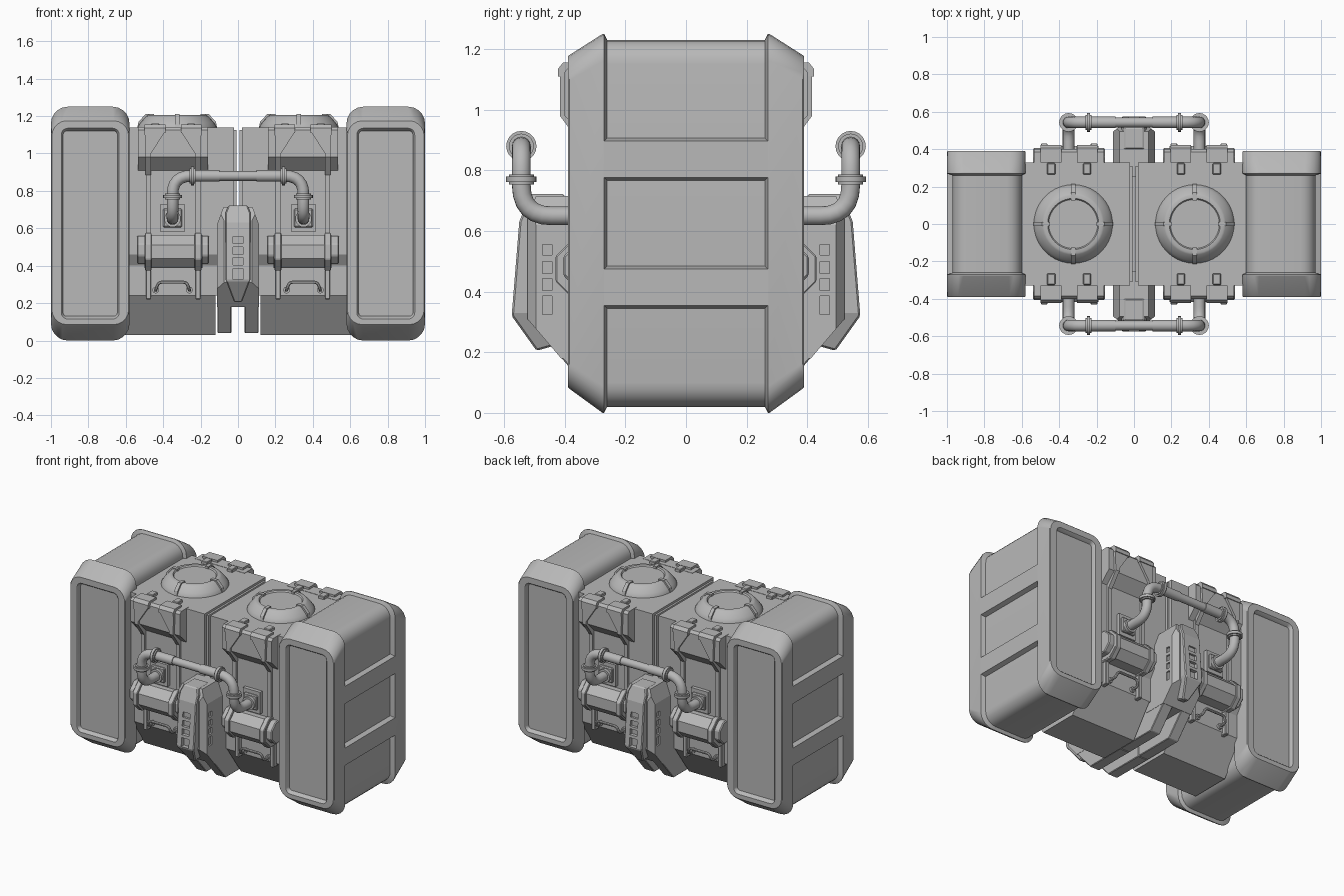
import bpy, bmesh, math
from mathutils import Vector, Matrix

if "Cube" in bpy.data.objects:
    bpy.data.objects.remove(bpy.data.objects["Cube"])

grey = bpy.data.materials.new("dark_grey")
grey.diffuse_color = (.48, .48, .48, 1)
grey.use_nodes = True
grey.node_tree.nodes["Principled BSDF"].inputs["Base Color"].default_value = grey.diffuse_color


def finish(name, bm, mirror="XY", bevel=0.0, cutter=None, flat=False):
    """Turn a bmesh into an object mirrored about the world axes."""
    bmesh.ops.recalc_face_normals(bm, faces=bm.faces)
    me = bpy.data.meshes.new(name)
    bm.to_mesh(me)
    bm.free()
    me.materials.append(grey)
    if flat:
        me.shade_flat()
    else:
        me.shade_smooth()
        me.set_sharp_from_angle(angle=math.radians(30))
    ob = bpy.data.objects.new(name, me)
    bpy.context.collection.objects.link(ob)
    if bevel:
        m = ob.modifiers.new("Bevel", "BEVEL")
        m.width, m.segments, m.limit_method = bevel, 1, "ANGLE"
    if cutter:
        m = ob.modifiers.new("Cut", "BOOLEAN")
        m.operation, m.object = "DIFFERENCE", cutter
    if mirror:
        m = ob.modifiers.new("Mirror", "MIRROR")
        m.use_axis = ["X" in mirror, "Y" in mirror, False]
        m.use_mirror_merge = False
    return ob


def loft(bm, rings):
    vs = [[bm.verts.new(p) for p in r] for r in rings]
    n = len(rings[0])
    for a, b in zip(vs, vs[1:]):
        for i in range(n):
            bm.faces.new((a[i], a[(i + 1) % n], b[(i + 1) % n], b[i]))
    bm.faces.new(vs[0])
    bm.faces.new(vs[-1])


def prisms(name, profile, spans, mirror="XY", bevel=0.0, planes=(), cutter=None):
    """Extrude a (y, z) profile over x spans, optionally trimmed by planes."""
    bm = bmesh.new()
    for x0, x1 in spans:
        loft(bm, [[(x, y, z) for y, z in profile] for x in (x0, x1)])
    bmesh.ops.recalc_face_normals(bm, faces=bm.faces)
    for co, no in planes:
        bmesh.ops.bisect_plane(bm, geom=bm.verts[:] + bm.edges[:] + bm.faces[:],
                               plane_co=co, plane_no=no, clear_outer=True)
        bmesh.ops.holes_fill(bm, edges=[e for e in bm.edges if e.is_boundary])
    return finish(name, bm, mirror, bevel, cutter, flat=True)


def rect(y0, y1, z0, z1):
    return [(y0, z0), (y1, z0), (y1, z1), (y0, z1)]


def octagon(y, z, apothem):
    r = apothem / math.cos(math.pi / 8)
    return [(y + r * math.cos((i + .5) * math.pi / 4), z + r * math.sin((i + .5) * math.pi / 4))
            for i in range(8)]


def rounded(x0, x1, z0, z1, r, y, seg=5):
    pts = []
    for k, (cx, cz) in enumerate([(x1 - r, z1 - r), (x0 + r, z1 - r), (x0 + r, z0 + r), (x1 - r, z0 + r)]):
        for i in range(seg + 1):
            a = (k + i / seg) * math.pi / 2
            pts.append((cx + r * math.cos(a), y, cz + r * math.sin(a)))
    return pts


def fillet(points, r, seg=6):
    """Round the corners of a polyline."""
    p = [Vector(q) for q in points]
    out = [p[0]]
    for a, b, c in zip(p, p[1:], p[2:]):
        s, e = b + (a - b).normalized() * r, b + (c - b).normalized() * r
        out += [s * (1 - t) ** 2 + b * 2 * t * (1 - t) + e * t ** 2 for t in (i / seg for i in range(seg + 1))]
    return out + [p[-1]]


def tube(bm, path, r, n=14):
    rings, side = [], None
    for i, p in enumerate(path):
        t = (path[min(i + 1, len(path) - 1)] - path[max(i - 1, 0)]).normalized()
        side = t.orthogonal() if side is None else side - t * side.dot(t)
        side.normalize()
        up = t.cross(side)
        rings.append([p + (side * math.cos(a) + up * math.sin(a)) * r
                      for a in (2 * math.pi * k / n for k in range(n))])
    loft(bm, rings)


def disc(bm, centre, axis, r, depth):
    q = Vector((0, 0, 1)).rotation_difference(Vector(axis)).to_matrix().to_4x4()
    bmesh.ops.create_cone(bm, cap_ends=True, segments=20, radius1=r, radius2=r, depth=depth,
                          matrix=Matrix.Translation(centre) @ q)


# Side pods: lofted rounded shells with recessed ends and a stepped-in middle
ends = [(.645, .935, .13, 1.12, .02, -.365), (.64, .94, .12, 1.13, .03, -.385),
        (.635, .945, .115, 1.135, .035, -.39), (.585, .995, .085, 1.175, .08, -.39),
        (.58, 1.0, .08, 1.18, .085, -.385), (.58, 1.0, 0, 1.25, .09, -.275),
        (.58, 1.0, 0, 1.25, .09, -.27), (.60, .97, .02, 1.23, .08, -.26)]
bm = bmesh.new()
loft(bm, [rounded(*e) for e in ends] + [rounded(*e[:5], -e[5]) for e in reversed(ends)])
finish("side_pod", bm, "X")
for z0, z1 in ((.355, .474), (.777, .896)):
    bm = bmesh.new()
    loft(bm, [[(x, y, z) for y, z in rect(-.275, .275, z0 - d, z1 + d)] for x, d in ((.965, .012), (1.0, 0))])
    finish("pod_side_band", bm, "X", flat=True)

# Central body halves with stepped front and sloped underside
prisms("body_upper", [(0, 1.14), (-.33, 1.14), (-.33, .46), (-.29, .40), (-.29, .24), (0, .24)],
       [(.022, .61)])
prisms("body_seam", rect(-.31, 0, .24, 1.125), [(.008, .03)])
prisms("body_lower", [(0, .245), (-.29, .245), (-.29, .24), (-.14, .03), (0, .03)], [(.12, .61)])

# Top hatches with four clamps each
bm = bmesh.new()
prof = [(.212, 1.13), (.21, 1.145), (.197, 1.165), (.165, 1.2), (.155, 1.205), (.137, 1.205), (.131, 1.196)]
loft(bm, [[(.325 + r * math.cos(a), r * math.sin(a), z)
           for a in (2 * math.pi * k / 40 for k in range(40))] for r, z in prof])
finish("top_hatch", bm, "X")
bm = bmesh.new()
clamp = [(.125, 1.13), (.215, 1.13), (.207, 1.17), (.168, 1.211), (.125, 1.211)]
for k in range(4):
    m = Matrix.Translation((.325, 0, 0)) @ Matrix.Rotation(k * math.pi / 2, 4, "Z")
    loft(bm, [[m @ Vector((r, w, z)) for r, z in clamp] for w in (-.012, .012)])
finish("hatch_clamp", bm, "X", flat=True)

# Upper front blocks with tabs and tapering straps that fold under them
prisms("upper_block", [(-.3, 1.142), (-.385, 1.142), (-.4, 1.125), (-.4, .98), (-.32, .90), (-.3, .90)],
       [(.16, .535)])
prisms("block_tab", [(-.33, 1.13), (-.33, 1.156), (-.405, 1.156), (-.422, 1.135), (-.422, 1.11), (-.39, 1.11)],
       [(.195, .305), (.387, .5)])
prisms("top_lug", rect(-.325, -.265, 1.13, 1.16), [(.23, .272), (.42, .465)], bevel=.004)
bm = bmesh.new()
for s in (1, -1):
    taper = [(.04, 1.12), (.152, 1.12), (.146, .98), (.118, .98), (.118, 1.0)]
    loft(bm, [[(.3475 + s * x, y, z) for x, z in taper] for y in (-.39, -.416)])
finish("block_strap", bm, flat=True)
prisms("strap_fold", [(-.416, .98), (-.345, .885), (-.3, .885), (-.3, .98)], [(.2015, .2295), (.4655, .4935)])

# Straps and horizontal octagonal barrels
prisms("strap_upper", rect(-.345, -.3, .5, .93), [(.2, .228), (.465, .493)])
prisms("strap_lower", rect(-.32, -.25, .22, .45), [(.2, .228), (.465, .493)], bevel=.004)
prisms("barrel", octagon(-.33, .475, .088), [(.19, .5)])
prisms("barrel_flange", octagon(-.33, .475, .1), [(.195, .232), (.462, .498)], bevel=.004)
prisms("barrel_end", octagon(-.33, .485, .075), [(.155, .54)], bevel=.006)

# Handles under the barrels
bm = bmesh.new()
tube(bm, fillet([(.26, -.27, .27), (.26, -.35, .27), (.275, -.355, .312), (.425, -.355, .312),
                 (.44, -.35, .27), (.44, -.27, .27)], .018, 3), .009, 8)
for x in (.26, .44):
    disc(bm, (x, -.295, .27), (0, 1, 0), .018, .02)
finish("handle", bm)

# Pipe sockets
prisms("pipe_socket", rect(-.355, -.3, .58, .73), [(.285, .415)])
prisms("pipe_socket_pad", rect(-.37, -.3, .605, .705), [(.3, .4)], bevel=.006)

# Bent pipes with collars
bm = bmesh.new()
tube(bm, fillet([(.35, -.32, .65), (.35, -.543, .65), (.35, -.543, .88), (.1, -.543, .88)], .1), .031, 16)
tube(bm, [Vector((.11, -.543, .88)), Vector((0, -.543, .88))], .026, 16)
finish("pipe", bm)
bm = bmesh.new()
for c, ax, r, d in (((.35, -.543, .77), (0, 0, 1), .05, .018), ((.35, -.543, .77), (0, 0, 1), .041, .034),
                    ((.243, -.543, .88), (1, 0, 0), .05, .018), ((.243, -.543, .88), (1, 0, 0), .041, .034),
                    ((.35, -.375, .65), (0, 1, 0), .044, .03)):
    disc(bm, c, ax, r, d)
finish("pipe_collar", bm)


# Slot cutters for the keel
def slot_cutter(name, y0, y1, spans):
    bm = bmesh.new()
    for z0, z1 in [(.52, .556), (.46, .5), (.404, .444), (.325, .385)]:
        for x0, x1 in spans:
            loft(bm, [[(x, y, z) for y, z in rect(y0, y1, z0, z1)] for x in (x0, x1)])
    ob = finish(name, bm, "", flat=True)
    ob.hide_render = True
    ob.hide_set(True)
    return ob


side_cut = slot_cutter("side_slot_cutter", -.474, -.442, [(-.14, -.1), (.1, .14)])
front_cut = slot_cutter("front_slot_cutter", -.62, -.545, [(-.028, .028)])

# Central keel: wide slab, core, narrower front spine and forked legs
trims = []
for s in (1, -1):
    trims += [((s * .112, 0, .62), (s * .11, 0, .04)), ((s * .112, -.495, 0), (s * .035, -.047, 0))]
prisms("keel_slab", [(-.25, .715), (-.495, .715), (-.523, .64), (-.523, .31), (-.412, .18), (-.25, .18)],
       [(-.112, .112)], "Y", planes=trims, cutter=side_cut)
prisms("keel_core", rect(-.3, .3, .2, .7), [(-.1, .1)], "")
spine_trims = [((s * .068, 0, .68), (s * .05, 0, .02)) for s in (1, -1)] + \
              [((s * .068, 0, .33), (s * .12, 0, -.045)) for s in (1, -1)]
prisms("keel_spine", [(-.4, .722), (-.515, .722), (-.55, .63), (-.575, .32), (-.493, .205), (-.44, .22), (-.4, .3)],
       [(-.068, .068)], "Y", bevel=.006, planes=spine_trims, cutter=front_cut)
prisms("keel_leg", [(0, .24), (-.427, .2), (-.29, .04), (0, .04)], [(.035, .11)], bevel=.004)
